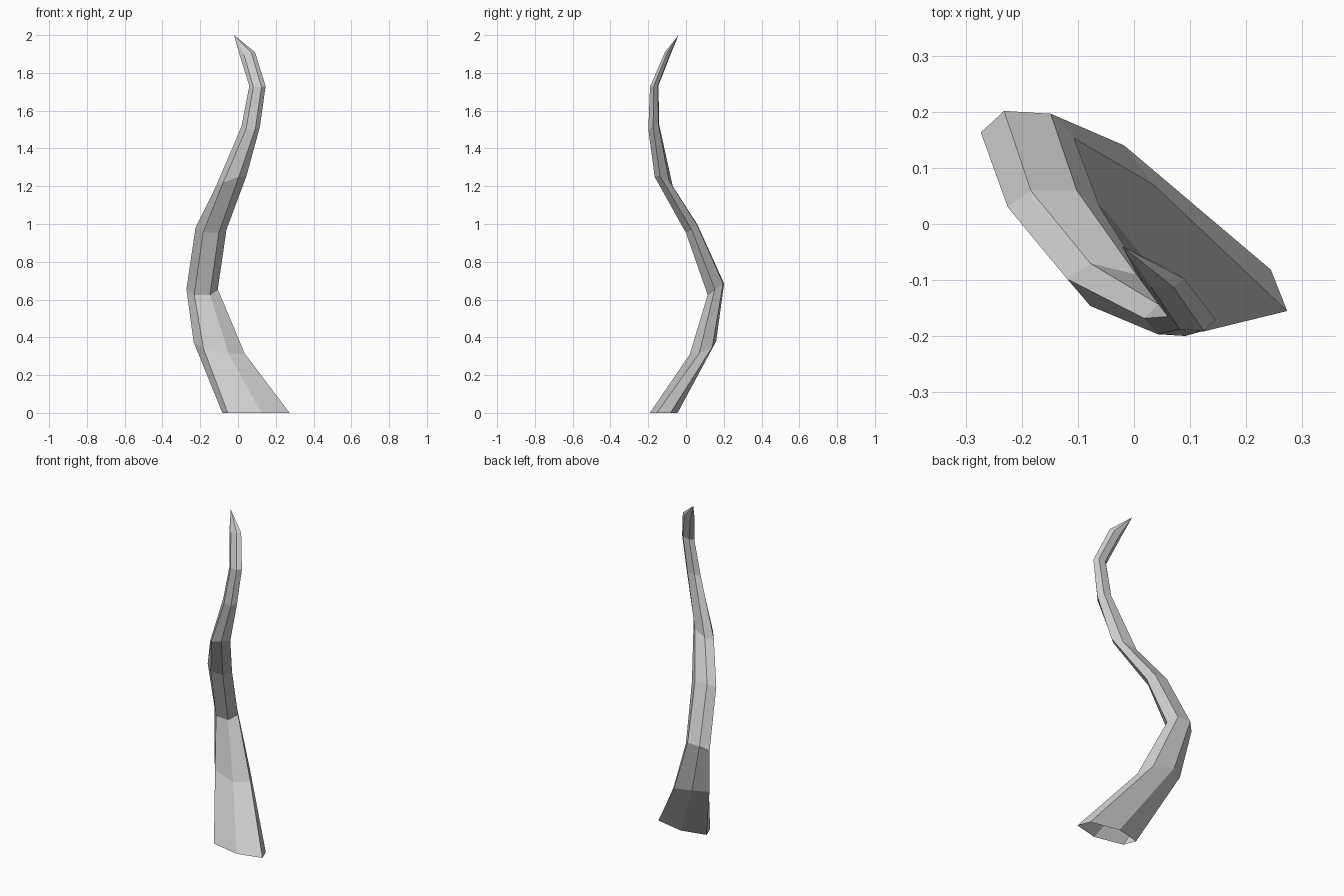
import bpy, bmesh
from mathutils import Vector

if "Cube" in bpy.data.objects:
    bpy.data.objects.remove(bpy.data.objects["Cube"])

# Six-sided sections along the winding stem: centre, long half-axis, short half-axis
sections = [
    ((.095, -.118, 0), (.178, -.037, 0), (.06, .055, 0)),
    ((-.10, .09, .345), (.135, -.02, -.03), (.015, .06, .02)),
    ((-.19, .158, .655), (.083, -.005, 0), (0, .041, .03)),
    ((-.143, .03, .975), (.082, 0, -.005), (0, .03, .02)),
    ((-.037, -.118, 1.225), (.082, -.02, .03), (0, .038, -.01)),
    ((.067, -.171, 1.515), (.049, -.003, 0), (0, .027, .012)),
    ((.103, -.168, 1.73), (.043, -.003, 0), (0, .021, .004)),
    ((.05, -.098, 1.9), (.04, 0, .01), (0, .014, -.004)),
]
tip = (-.021, -.04, 2)
hexagon = [(1, 0), (.5, 1), (-.5, 1), (-1, 0), (-.5, -1), (.5, -1)]

bm = bmesh.new()
rings = []
for c, u, v in sections:
    c, u, v = Vector(c), Vector(u), Vector(v)
    rings.append([bm.verts.new(c + u * a + v * b) for a, b in hexagon])

# Sides, open at the base
for low, high in zip(rings, rings[1:]):
    for i in range(6):
        j = (i + 1) % 6
        bm.faces.new((low[i], low[j], high[j], high[i]))

# Pointed end
point = bm.verts.new(tip)
for i in range(6):
    bm.faces.new((rings[-1][i], rings[-1][(i + 1) % 6], point))

bm.normal_update()
mesh = bpy.data.meshes.new("curved_tentacle")
bm.to_mesh(mesh)
bm.free()
bpy.context.collection.objects.link(bpy.data.objects.new("curved_tentacle", mesh))
